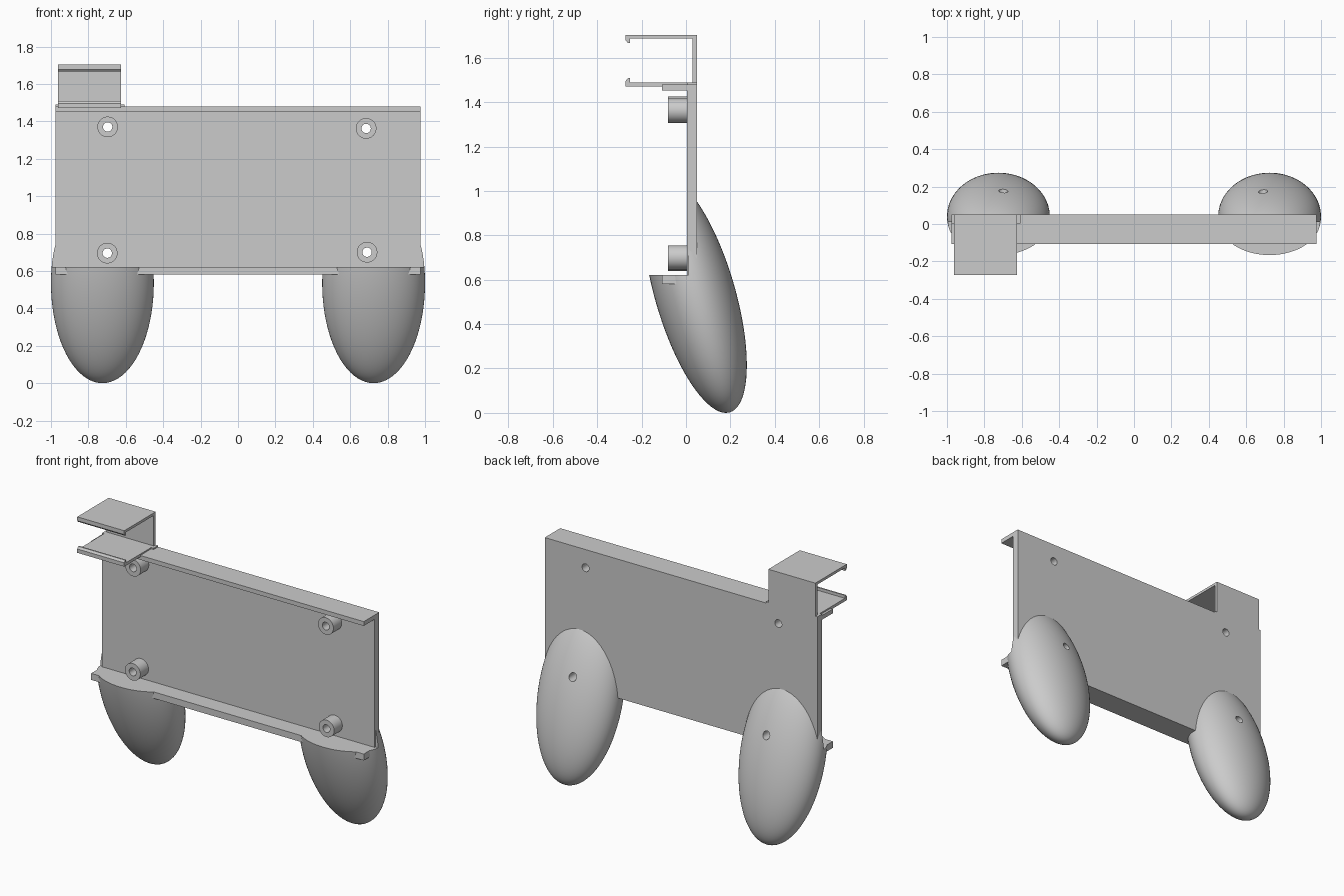
import bpy
import bmesh
from math import pi
from mathutils import Matrix, Vector

cube = bpy.data.objects.get("Cube")
if cube:
    bpy.data.objects.remove(cube, do_unlink=True)

grey = bpy.data.materials.new("light grey plastic")
grey.use_nodes = True
grey.diffuse_color = (0.6, 0.6, 0.6, 1)
grey.node_tree.nodes["Principled BSDF"].inputs["Base Color"].default_value = (0.6, 0.6, 0.6, 1)


def finish(name, bm):
    bmesh.ops.recalc_face_normals(bm, faces=bm.faces)
    mesh = bpy.data.meshes.new(name)
    bm.to_mesh(mesh)
    bm.free()
    mesh.materials.append(grey)
    obj = bpy.data.objects.new(name, mesh)
    bpy.context.collection.objects.link(obj)
    return obj


def box(name, low, high):
    low, high = Vector(low), Vector(high)
    bm = bmesh.new()
    bmesh.ops.create_cube(bm, size=1, matrix=Matrix.Translation((low + high) / 2)
                          @ Matrix.Diagonal((high - low).to_4d()))
    return finish(name, bm)


def extrude_x(name, profile, x0, x1):
    """Sweep a (y, z) outline from x0 to x1."""
    bm = bmesh.new()
    face = bm.faces.new([bm.verts.new((x0, y, z)) for y, z in profile])
    out = bmesh.ops.extrude_face_region(bm, geom=[face])
    moved = [g for g in out["geom"] if isinstance(g, bmesh.types.BMVert)]
    bmesh.ops.translate(bm, verts=moved, vec=(x1 - x0, 0, 0))
    return finish(name, bm)


def rods(name, places, radius, y0, y1):
    """Cylinders along y at the given (x, z) places."""
    bm = bmesh.new()
    for x, z in places:
        bmesh.ops.create_cone(bm, cap_ends=True, segments=40, radius1=radius, radius2=radius,
                              depth=y1 - y0, matrix=Matrix.Translation((x, (y0 + y1) / 2, z))
                              @ Matrix.Rotation(pi / 2, 4, "X"))
    return finish(name, bm)


def cut(obj, cutter):
    mod = obj.modifiers.new("cut", "BOOLEAN")
    mod.operation = "DIFFERENCE"
    mod.solver = "EXACT"
    mod.object = cutter
    bpy.context.view_layer.objects.active = obj
    bpy.ops.object.modifier_apply(modifier=mod.name)


def smooth(obj):
    bpy.ops.object.select_all(action="DESELECT")
    obj.select_set(True)
    bpy.context.view_layer.objects.active = obj
    bpy.ops.object.shade_smooth_by_angle(angle=0.6)


FRONT, BACK, HALF = 0.004, 0.05, 0.977
SHELF = 0.622

# Back plate with top and bottom ledges, one C-shaped section
plate = extrude_x("back_plate", [
    (BACK, 0.58), (BACK, 1.48), (-0.108, 1.48), (-0.108, 1.452), (FRONT, 1.452),
    (FRONT, SHELF), (-0.108, SHELF), (-0.108, 0.58)], -HALF, HALF)

# Screw posts
screws = [(-0.697, 1.37), (0.685, 1.362), (-0.699, 0.695), (0.69, 0.7)]
posts = rods("screw_posts", screws, 0.055, -0.08, FRONT + 0.01)

# Leaning egg-shaped grips, notched above the bottom ledge
notch = box("notch_cutter", (-2, -1, SHELF), (2, 0.012, 2))
grips = []
for side, x in (("right", -0.725), ("left", 0.725)):
    shear = Matrix.Identity(4)
    shear[1][2] = -0.26
    bm = bmesh.new()
    bmesh.ops.create_uvsphere(bm, u_segments=64, v_segments=40, radius=1,
                              matrix=Matrix.Translation((x, 0.041, 0.535)) @ shear
                              @ Matrix.Diagonal((0.275, 0.187, 0.535, 1)))
    grip = finish(side + "_grip", bm)
    cut(grip, notch)
    grips.append(grip)

# Screw holes through everything
holes = rods("hole_cutter", screws, 0.025, -0.3, 0.5)
for obj in [plate, posts] + grips:
    cut(obj, holes)
    smooth(obj)
for helper in (notch, holes):
    bpy.data.objects.remove(helper, do_unlink=True)

# Open clip with hooked lips above the right corner
extrude_x("clip", [
    (BACK, 1.47), (BACK, 1.703), (-0.272, 1.703), (-0.272, 1.678), (-0.262, 1.667),
    (-0.253, 1.667), (-0.253, 1.686), (0.03, 1.686), (0.03, 1.489), (-0.253, 1.489),
    (-0.253, 1.508), (-0.262, 1.508), (-0.272, 1.495), (-0.272, 1.47)], -0.962, -0.625)
box("clip_shoulder", (-HALF, FRONT, 1.47), (-0.608, BACK, 1.489))
